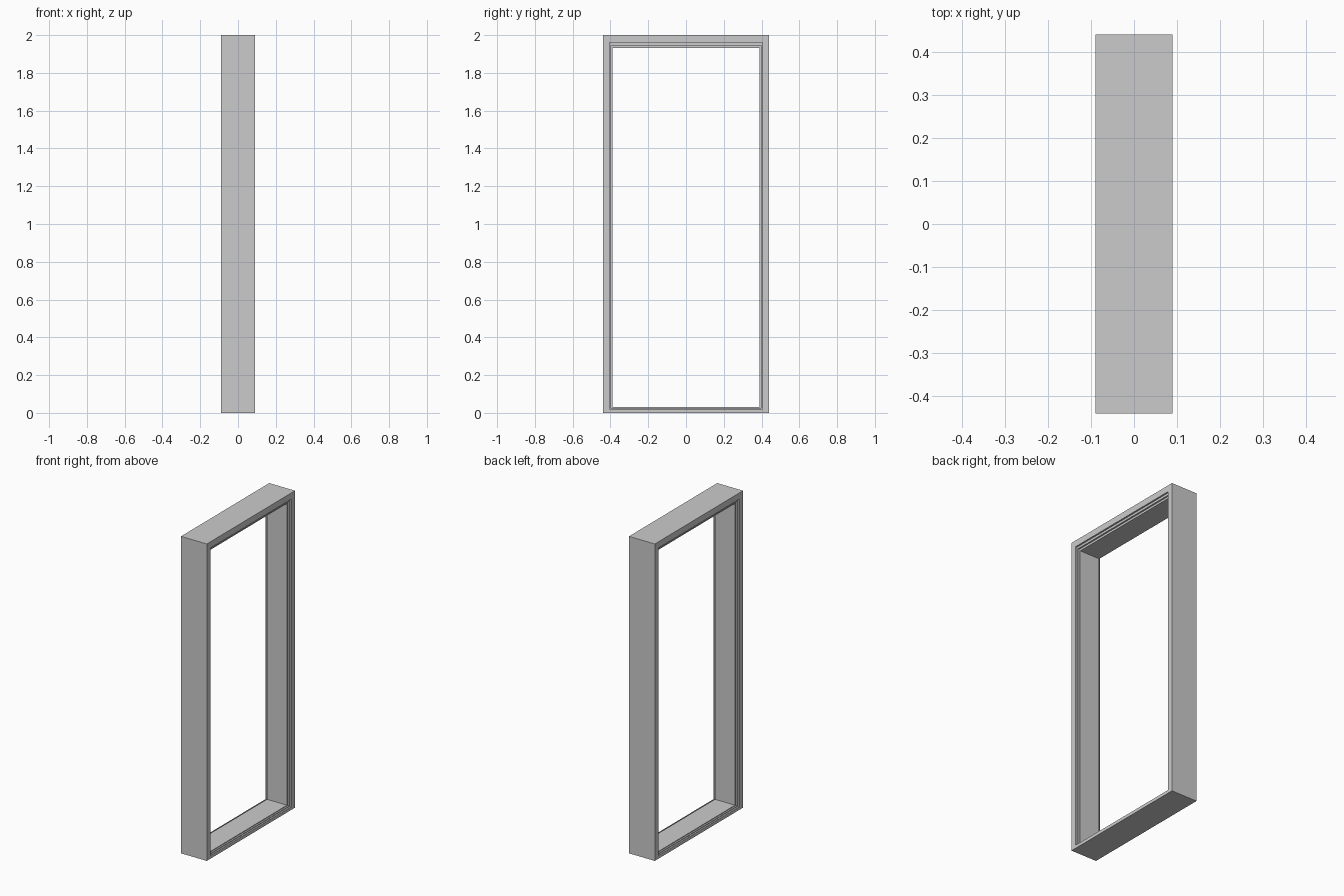
import bpy, bmesh

if "Cube" in bpy.data.objects:
    bpy.data.objects.remove(bpy.data.objects["Cube"])

# rectangle levels: half width in y, bottom z, top z
OUTER = (0.44, 0.0, 2.0)
LIP = (0.405, 0.02, 1.96)
MID = (0.398, 0.025, 1.946)
STOP = (0.388, 0.03, 1.933)

# stepped rebate cross-section, mirrored front to back across the wall depth
half = [(0.09, OUTER), (0.09, LIP), (0.08, LIP), (0.08, MID), (0.07, MID), (0.07, STOP)]
profile = half + [(-x, level) for x, level in reversed(half)]


def rect_ring(bm, x, level):
    w, z0, z1 = level
    return [bm.verts.new((x, y, z)) for y, z in ((-w, z0), (w, z0), (w, z1), (-w, z1))]


# door frame: jambs, head and sill as one closed loop of the profile
bm = bmesh.new()
rings = [rect_ring(bm, x, level) for x, level in profile]
for i, a in enumerate(rings):
    b = rings[(i + 1) % len(rings)]
    for k in range(4):
        n = (k + 1) % 4
        bm.faces.new((a[k], a[n], b[n], b[k]))
bmesh.ops.recalc_face_normals(bm, faces=bm.faces)
mesh = bpy.data.meshes.new("door_frame")
bm.to_mesh(mesh)
bm.free()
bpy.context.collection.objects.link(bpy.data.objects.new("door_frame", mesh))
